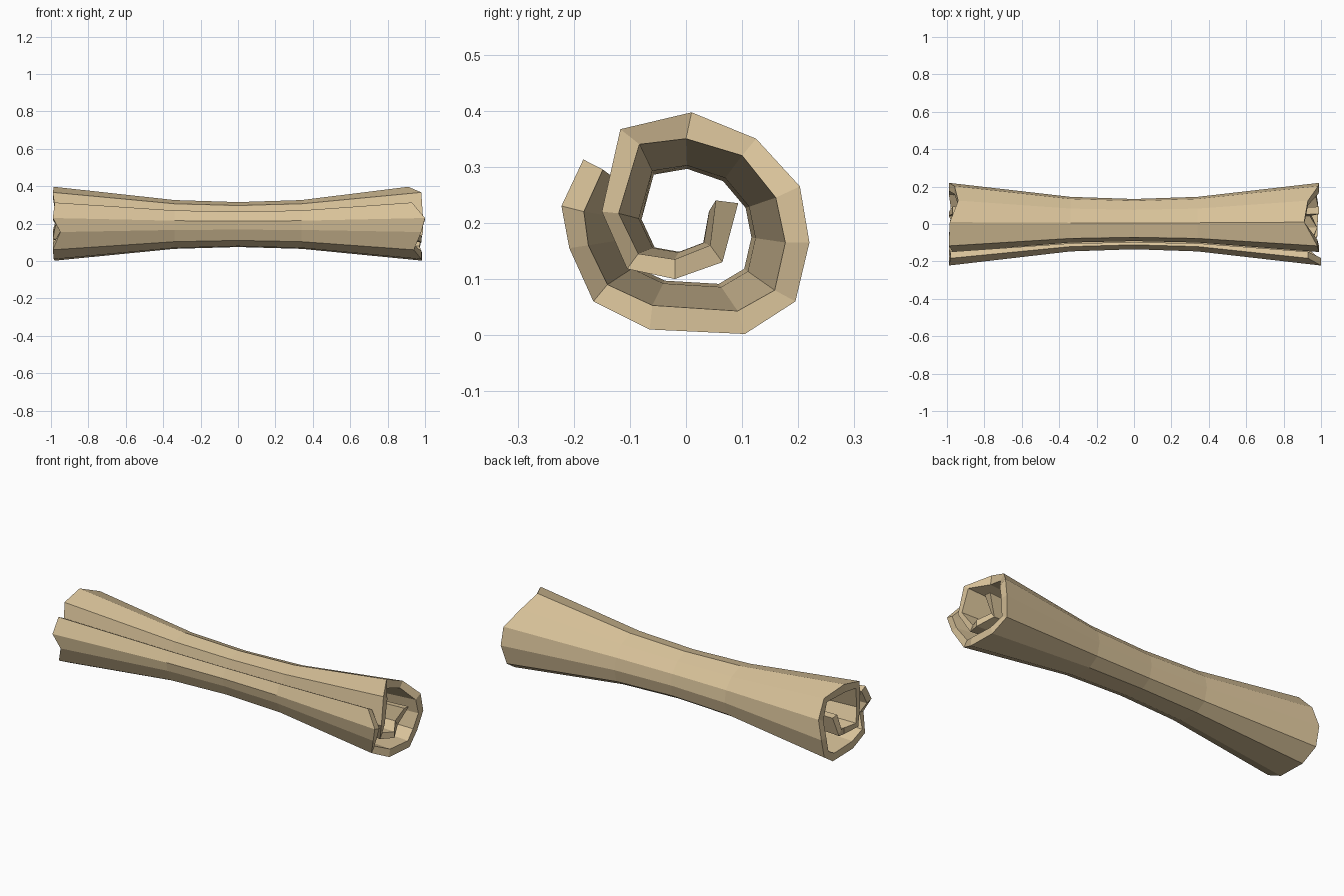
import bpy, bmesh

if "Cube" in bpy.data.objects:
    bpy.data.objects.remove(bpy.data.objects["Cube"])

# Parchment colour
mat = bpy.data.materials.new("parchment tan")
mat.diffuse_color = (0.69, 0.54, 0.32, 1)
mat.use_nodes = True
mat.node_tree.nodes["Principled BSDF"].inputs["Base Color"].default_value = mat.diffuse_color

# Spiral end section, from outer flap to inner curl: outer (y, z), inner (y, z)
SECTION = [
    (-.183, .313, -.148, .295), (-.222, .230, -.182, .220), (-.208, .155, -.174, .160),
    (-.165, .060, -.140, .090), (-.065, .010, -.060, .053), (.105, .002, .092, .043),
    (.195, .060, .158, .080), (.220, .165, .177, .165), (.203, .265, .160, .245),
    (.125, .350, .100, .320), (.010, .397, .000, .350), (-.117, .367, -.083, .340),
    (-.150, .220, -.120, .217), (-.105, .118, -.085, .145), (-.020, .100, -.020, .135),
    (.065, .130, .043, .160), (.093, .235, .053, .240)]

# Ragged end edges: how far each spiral point is cut back from x = -1 and x = +1
CUT_LEFT = [.02, .01, .05, .01, .015, .02, .01, .01, .04, .06, .015, .01, .03, .01, .04, .01, .03]
CUT_RIGHT = [.07, .00, .02, .06, .02, .015, .03, .01, .015, .07, .09, .02, .01, .05, .02, .06, .01]

# Stations along the roll: x, scale about the axis, sheet thickness factor
STATIONS = [(-1, 1, 1), (-.34, .66, .5), (0, .608, .4), (.34, .66, .5), (1, 1, 1)]
AXIS_Z = 0.188


def build_scroll():
    bm = bmesh.new()
    rings = []
    for x, s, t in STATIONS:
        outer, inner = [], []
        for k, (oy, oz, iy, iz) in enumerate(SECTION):
            px = x
            if x == -1:
                px += CUT_LEFT[k]
            elif x == 1:
                px -= CUT_RIGHT[k]
            y, z = oy * s, AXIS_Z + (oz - AXIS_Z) * s
            outer.append(bm.verts.new((px, y, z)))
            inner.append(bm.verts.new((px, y + (iy - oy) * t, z + (iz - oz) * t)))
        rings.append(outer + inner[::-1])      # closed strip outline
    n = len(SECTION)
    m = 2 * n
    # Long sides of the sheet
    for a, b in zip(rings, rings[1:]):
        for k in range(m):
            j = (k + 1) % m
            bm.faces.new((a[k], a[j], b[j], b[k]))
    # Thick paper edges at both ends
    for r in (rings[0], rings[-1]):
        for k in range(n - 1):
            bm.faces.new((r[k], r[k + 1], r[m - 2 - k], r[m - 1 - k]))
    bmesh.ops.recalc_face_normals(bm, faces=bm.faces)
    me = bpy.data.meshes.new("rolled_parchment")
    bm.to_mesh(me)
    bm.free()
    me.materials.append(mat)
    ob = bpy.data.objects.new("rolled_parchment", me)
    bpy.context.collection.objects.link(ob)


build_scroll()
